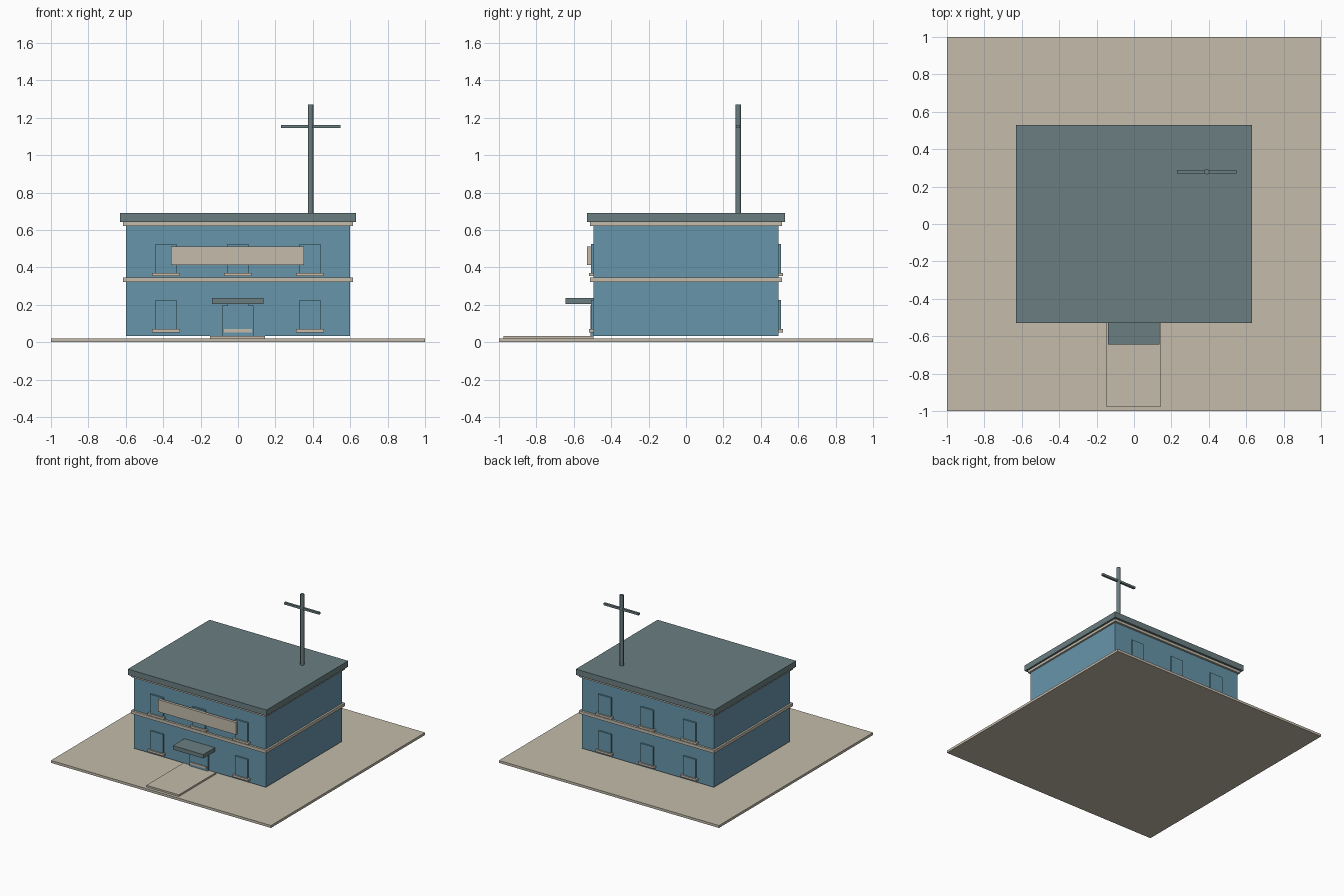
import bpy

cube = bpy.data.objects.get("Cube")
if cube:
    bpy.data.objects.remove(cube, do_unlink=True)


def material(name, rgb):
    mat = bpy.data.materials.new(name)
    mat.use_nodes = True
    mat.diffuse_color = (*rgb, 1)
    mat.node_tree.nodes["Principled BSDF"].inputs["Base Color"].default_value = (*rgb, 1)
    return mat


BLUE = material("wall blue", (0.135, 0.30, 0.40))
SLATE = material("slate grey", (0.145, 0.21, 0.22))
STONE = material("pale stone", (0.55, 0.50, 0.41))


def finish(name, mat):
    obj = bpy.context.object
    obj.name = obj.data.name = name
    obj.data.materials.append(mat)
    return obj


def box(name, mat, x, y, z):
    """Box spanning the given (low, high) range on each axis."""
    spans = (x, y, z)
    bpy.ops.mesh.primitive_cube_add(size=1, location=[sum(s) / 2 for s in spans])
    bpy.context.object.scale = [s[1] - s[0] for s in spans]
    bpy.ops.object.transform_apply(location=False, rotation=False, scale=True)
    return finish(name, mat)


def slab(name, mat, half_x, half_y, z):
    return box(name, mat, (-half_x, half_x), (-half_y, half_y), z)


# Ground and entrance path
slab("ground_plate", STONE, 1, 1, (0, 0.02))
box("entrance_path", STONE, (-0.15, 0.145), (-0.975, -0.495), (0.02, 0.034))

# Main block, trim bands and roof
slab("walls", BLUE, 0.6, 0.495, (0.034, 0.625))
slab("middle_band", STONE, 0.615, 0.512, (0.322, 0.347))
slab("top_band", STONE, 0.615, 0.512, (0.622, 0.642))
slab("roof", SLATE, 0.63, 0.53, (0.642, 0.69))

# Window panels with sills on the front and back
for side, label in ((-1, "front"), (1, "back")):
    for floor, base in (("lower", 0.07), ("upper", 0.37)):
        for place, x in (("right", -0.385), ("middle", 0), ("left", 0.385)):
            name = f"{label}_{floor}_{place}"
            box(name + "_window", BLUE, (x - 0.057, x + 0.057),
                sorted((side * 0.49, side * 0.508)), (base, base + 0.155))
            box(name + "_sill", STONE, (x - 0.074, x + 0.074),
                sorted((side * 0.49, side * 0.518)), (base - 0.017, base))

# Entrance and sign board
box("door", BLUE, (-0.085, 0.083), (-0.511, -0.49), (0.034, 0.197))
box("door_canopy", SLATE, (-0.14, 0.136), (-0.645, -0.495), (0.204, 0.236))
box("sign_board", STONE, (-0.357, 0.353), (-0.53, -0.508), (0.413, 0.513))

# Rooftop mast and crossbar
bpy.ops.mesh.primitive_cylinder_add(vertices=12, radius=0.015, depth=0.58,
                                    location=(0.388, 0.28, 0.98))
finish("mast", SLATE)
bpy.ops.object.shade_smooth_by_angle()
box("mast_crossbar", SLATE, (0.23, 0.548), (0.271, 0.289), (1.145, 1.162))
